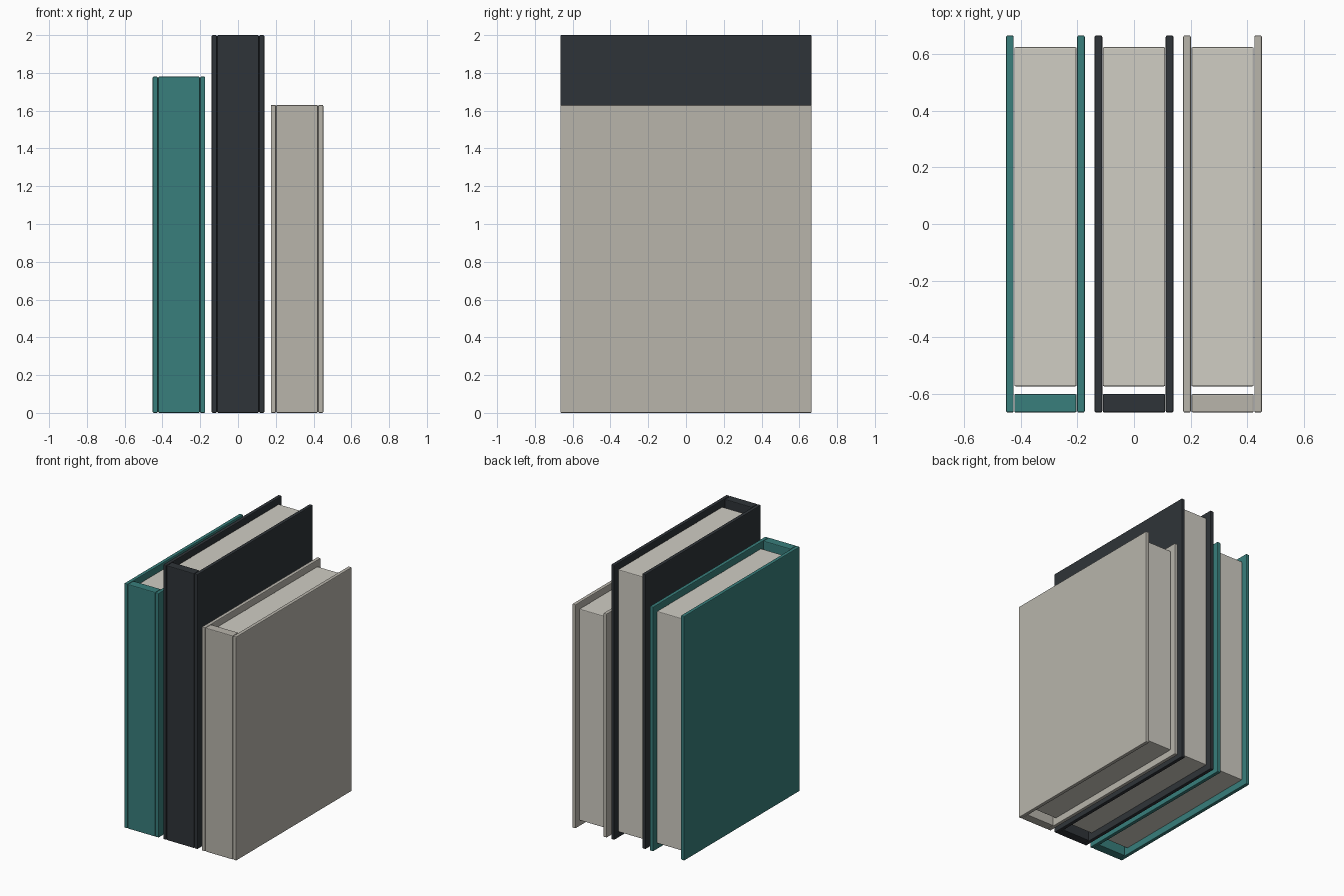
import bpy

if "Cube" in bpy.data.objects:
    bpy.data.objects.remove(bpy.data.objects["Cube"])

HALF_W = 0.139      # half of the total book thickness
BOARD = 0.027       # cover board thickness
DEPTH = 1.33        # front to back
INNER = HALF_W - BOARD


def material(name, rgb):
    mat = bpy.data.materials.new(name)
    mat.diffuse_color = (*rgb, 1)
    mat.use_nodes = True
    mat.node_tree.nodes["Principled BSDF"].inputs["Base Color"].default_value = mat.diffuse_color
    return mat


def box(name, lo, hi, mat, bevel):
    """Box spanning two corners, with a small bevelled edge."""
    bpy.ops.mesh.primitive_cube_add(
        size=1, location=[(a + b) / 2 for a, b in zip(lo, hi)])
    ob = bpy.context.object
    ob.name = name
    ob.scale = [b - a for a, b in zip(lo, hi)]
    bpy.ops.object.transform_apply(location=False, rotation=False, scale=True)
    mod = ob.modifiers.new("soft_edge", 'BEVEL')
    mod.width = bevel
    mod.segments = 2
    ob.data.materials.append(mat)
    return ob


def book(name, x, height, mat):
    y0, y1 = -DEPTH / 2, DEPTH / 2
    # two cover boards
    for side, label in ((-1, "left"), (1, "right")):
        a, b = sorted((x + side * INNER, x + side * HALF_W))
        box(f"{name}_{label}_cover", (a, y0, 0), (b, y1, height), mat, 0.005)
    # spine between the boards
    box(f"{name}_spine", (x - INNER + 0.002, y0, 0),
        (x + INNER - 0.002, y0 + 0.065, height), mat, 0.005)
    # page block, inset on the three open sides and behind the spine
    box(f"{name}_pages", (x - INNER + 0.002, -0.573, 0.045),
        (x + INNER - 0.002, 0.624, height - 0.045), paper, 0.005)


paper = material("paper", (0.63, 0.61, 0.55))
book("teal_book", -0.3125, 1.78, material("teal_cloth", (0.04, 0.21, 0.20)))
book("dark_book", 0.0, 2.0, material("dark_cloth", (0.028, 0.034, 0.04)))
book("beige_book", 0.3125, 1.63, material("beige_cloth", (0.48, 0.46, 0.41)))
